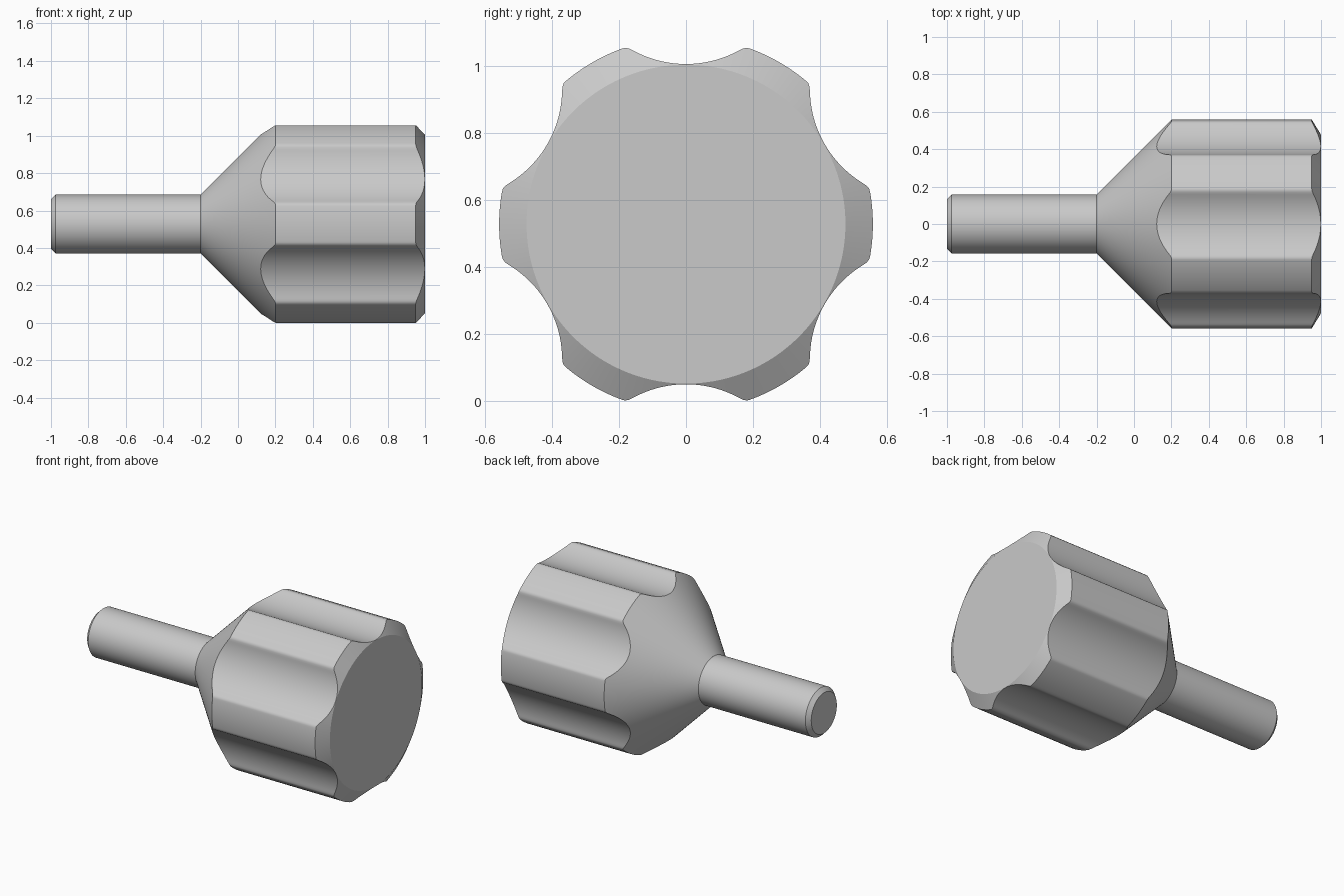
import bpy, bmesh, math

cube = bpy.data.objects.get("Cube")
if cube:
    bpy.data.objects.remove(cube, do_unlink=True)

LOBES = 6
OUTER = 0.559       # lobe radius
FLUTE_MIN = 0.479   # radius at the bottom of a flute
FLUTE_ARC = 0.33    # radius of the flute cut
BLEND = 0.015       # rounding between lobe and flute
SHAFT = 0.1575      # shaft radius
FACE = 0.477        # radius of the flat end face
NECK_X = -0.2       # where the cone meets the shaft

grey = bpy.data.materials.new("light_grey")
grey.use_nodes = True
colour = (0.585, 0.585, 0.585, 1)
grey.diffuse_color = colour
grey.node_tree.nodes["Principled BSDF"].inputs["Base Color"].default_value = colour


def grip_radius(angle):
    """Radius of the fluted outline, lobes centred on angle zero."""
    step = math.tau / LOBES
    a = angle % step - step / 2
    d = FLUTE_MIN + FLUTE_ARC
    inside = FLUTE_ARC ** 2 - (d * math.sin(a)) ** 2
    if inside <= 0:
        return OUTER
    flute = d * math.cos(a) - math.sqrt(inside)
    h = max(BLEND - abs(OUTER - flute), 0) / BLEND
    return min(OUTER, flute) - h * h * BLEND / 4


def shaft_profile(angle):
    return [(-1, SHAFT - 0.025), (-0.975, SHAFT), (NECK_X + 0.01, SHAFT)]


def knob_profile(angle):
    r = grip_radius(angle)
    cone_x = NECK_X + (r - SHAFT)
    chamfer_x = 1 - 0.05 * (r - FACE) / (OUTER - FACE)
    return [(NECK_X, SHAFT), (cone_x, r), (chamfer_x, r), (1, FACE)]


def lathe(name, profile, sides, height):
    """Sweep an angle-dependent profile around the x axis and cap both ends."""
    bm = bmesh.new()
    columns = []
    for i in range(sides):
        a = math.tau * i / sides
        columns.append([bm.verts.new((x, r * math.cos(a), height + r * math.sin(a)))
                        for x, r in profile(a)])
    for i, col in enumerate(columns):
        nxt = columns[(i + 1) % sides]
        for j in range(len(col) - 1):
            bm.faces.new((col[j], col[j + 1], nxt[j + 1], nxt[j]))
    bm.faces.new([c[0] for c in columns])
    bm.faces.new([c[-1] for c in columns])
    bmesh.ops.recalc_face_normals(bm, faces=bm.faces)
    mesh = bpy.data.meshes.new(name)
    bm.to_mesh(mesh)
    bm.free()
    mesh.materials.append(grey)
    obj = bpy.data.objects.new(name, mesh)
    bpy.context.collection.objects.link(obj)
    bpy.ops.object.select_all(action='DESELECT')
    obj.select_set(True)
    bpy.context.view_layer.objects.active = obj
    bpy.ops.object.shade_smooth_by_angle(angle=math.radians(30))


# Axis height that rests the lowest lobe corners on the ground
SIDES = 360
axis = max(grip_radius(a) * math.sin(a)
           for a in (math.tau * i / SIDES for i in range(SIDES)))

# Fluted knob with conical neck and chamfered end
lathe("fluted_knob", knob_profile, SIDES, axis)

# Plain round shaft with a small tip chamfer
lathe("shaft", shaft_profile, 64, axis)
